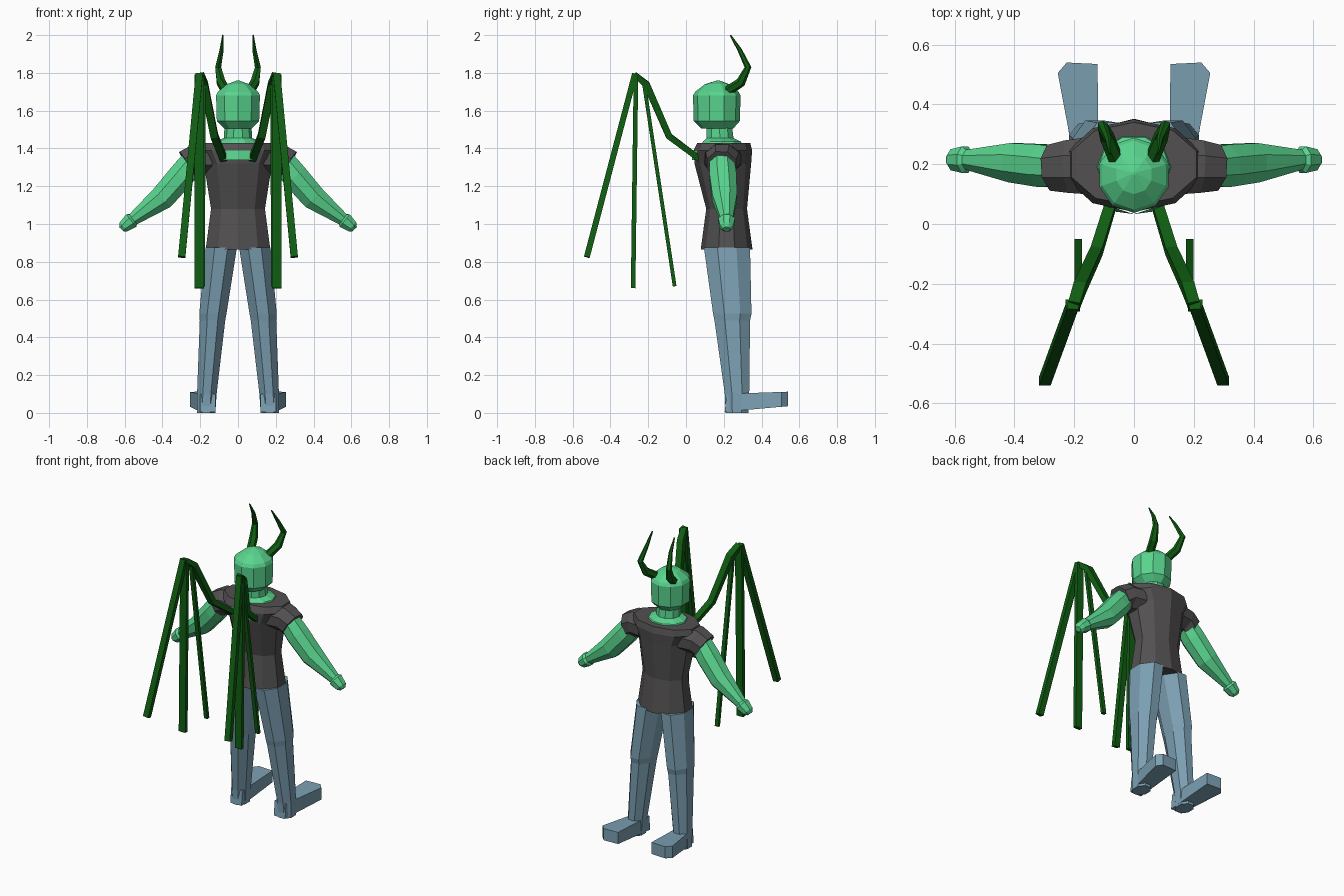
import bpy, math
from mathutils import Vector


def mat(name, rgb):
    m = bpy.data.materials.new(name)
    m.diffuse_color = (*rgb, 1)
    return m


SKIN = mat("green skin", (0.10, 0.66, 0.27))
SHIRT = mat("charcoal cloth", (0.085, 0.08, 0.082))
DENIM = mat("blue denim", (0.20, 0.35, 0.45))
WING = mat("dark green", (0.005, 0.11, 0.006))


def mesh(name, verts, faces, material):
    me = bpy.data.meshes.new(name)
    me.from_pydata([tuple(v) for v in verts], [], faces)
    me.materials.append(material)
    ob = bpy.data.objects.new(name, me)
    bpy.context.collection.objects.link(ob)
    return ob


def skin_rings(name, rings, material):
    """Join equal-sized rings of points into a capped shell."""
    n = len(rings[0])
    verts = [p for r in rings for p in r]
    faces = [tuple(reversed(range(n))),
             tuple(range(len(verts) - n, len(verts)))]
    for k in range(len(rings) - 1):
        for i in range(n):
            j = (i + 1) % n
            faces.append((k*n + i, k*n + j, (k+1)*n + j, (k+1)*n + i))
    return mesh(name, verts, faces, material)


def stack(name, levels, sides, material, turn=0.0):
    """Horizontal elliptical rings: (z, x, y, rx, ry)."""
    rings = []
    for z, cx, cy, rx, ry in levels:
        angles = [turn + 2*math.pi*i/sides for i in range(sides)]
        rings.append([(cx + rx*math.cos(a), cy + ry*math.sin(a), z) for a in angles])
    return skin_rings(name, rings, material)


def tube(name, path, sides, material, side=(0, 1, 0)):
    """Rings square to a path of (x, y, z, r along side, r across)."""
    pts = [Vector(p[:3]) for p in path]
    rings = []
    for k, p in enumerate(path):
        d = (pts[min(k+1, len(pts)-1)] - pts[max(k-1, 0)]).normalized()
        v = d.cross(Vector(side)).normalized()
        u = v.cross(d).normalized()
        angles = [2*math.pi*(i + 0.5)/sides for i in range(sides)]
        rings.append([pts[k] + u*p[3]*math.cos(a) + v*p[4]*math.sin(a) for a in angles])
    return skin_rings(name, rings, material)


def flip(path, s):
    return [(s*p[0], *p[1:]) for p in path]


# shirt body
stack("shirt", [(0.865, 0, 0.215, 0.18, 0.137), (1.08, 0, 0.215, 0.15, 0.108),
                (1.32, 0, 0.195, 0.19, 0.15), (1.39, 0, 0.195, 0.235, 0.155),
                (1.43, 0, 0.20, 0.22, 0.14)], 10, SHIRT, math.pi/2)

# neck with flared base
stack("neck", [(1.40, 0, 0.19, 0.14, 0.12), (1.437, 0, 0.19, 0.12, 0.105),
               (1.455, 0, 0.18, 0.075, 0.075), (1.54, 0, 0.175, 0.07, 0.07)], 10, SKIN)

# bare patch at the wing roots
mesh("back_patch", [(-0.09, 0.062, 1.39), (0.09, 0.062, 1.39), (0.075, 0.043, 1.34),
                    (0.0, 0.033, 1.34), (-0.075, 0.043, 1.34), (0, 0.033, 1.39)],
     [(0, 4, 3, 5), (5, 3, 2, 1)], SKIN)

# head with domed crown
stack("head", [(1.505, 0, 0.165, 0.075, 0.085), (1.545, 0, 0.163, 0.118, 0.122),
               (1.68, 0, 0.163, 0.122, 0.126), (1.70, 0, 0.163, 0.112, 0.115),
               (1.74, 0, 0.165, 0.062, 0.065), (1.76, 0, 0.17, 0.006, 0.006)],
      10, SKIN, math.pi/2)

for s, tag in ((1, "right"), (-1, "left")):
    # horn
    tube("horn_" + tag, flip([(0.06, 0.215, 1.70, .026, .026), (0.09, 0.29, 1.75, .026, .026),
                              (0.105, 0.328, 1.83, .018, .018), (0.087, 0.285, 1.92, .012, .012),
                              (0.08, 0.235, 2.0, .004, .004)], s), 6, WING, (1, 0, 0))

    # sleeve
    tube("sleeve_" + tag, flip([(0.14, 0.195, 1.345, .105, .085), (0.22, 0.192, 1.345, .095, .085),
                                (0.27, 0.188, 1.315, .083, .085)], s), 8, SHIRT)

    # arm and hand
    tube("arm_" + tag, flip([(0.24, 0.19, 1.33, .07, .07), (0.30, 0.195, 1.255, .077, .075),
                             (0.40, 0.205, 1.14, .071, .071), (0.555, 0.215, 1.025, .036, .036),
                             (0.565, 0.215, 1.018, .048, .046), (0.605, 0.215, 0.985, .038, .034),
                             (0.617, 0.215, 0.972, .02, .018)], s), 8, SKIN)

    # trouser leg
    stack("leg_" + tag, [(0.0, s*0.168, 0.27, 0.052, 0.065), (0.10, s*0.165, 0.27, 0.056, 0.07),
                         (0.49, s*0.135, 0.245, 0.073, 0.102), (0.525, s*0.133, 0.245, 0.078, 0.11),
                         (0.875, s*0.089, 0.217, 0.09, 0.132)], 8, DENIM, math.pi/8)

    # foot, splayed outwards
    outline = [(0.118, 0.205), (0.20, 0.205), (0.222, 0.33), (0.255, 0.505),
               (0.225, 0.54), (0.122, 0.535)]
    rings = [[(s*x, y, 0.005 + 0.03*(y - 0.2)/0.335) for x, y in outline],
             [(s*x, max(y, 0.215), 0.10 + 0.012*(y - 0.2)/0.335) for x, y in outline]]
    skin_rings("foot_" + tag, rings, DENIM)

    # wing arm
    tube("wing_arm_" + tag, flip([(0.07, 0.09, 1.33, .026, .022), (0.125, -0.09, 1.465, .028, .024),
                                  (0.18, -0.21, 1.74, .030, .026), (0.20, -0.27, 1.79, .028, .02)], s),
         4, WING, (1, 0, 0))

    # three wing spines
    spines = [((0.205, -0.27, 1.795), (0.298, -0.525, 0.825), .027, .022),
              ((0.205, -0.265, 1.79), (0.205, -0.28, 0.66), .034, .017),
              ((0.185, -0.225, 1.76), (0.187, -0.06, 0.67), .018, .014)]
    for i, (a, b, ru, rv) in enumerate(spines, 1):
        tube(f"wing_spine_{i}_{tag}", flip([(*a, ru, rv), (*b, ru, rv)], s), 4, WING, (1, 0, 0))

# consistent outward normals on every part
import bmesh
for ob in bpy.data.objects:
    bm = bmesh.new()
    bm.from_mesh(ob.data)
    bmesh.ops.recalc_face_normals(bm, faces=bm.faces)
    if ob.name == "back_patch" and bm.faces[:][0].normal.y > 0:
        bmesh.ops.reverse_faces(bm, faces=bm.faces)
    bm.to_mesh(ob.data)
    bm.free()
